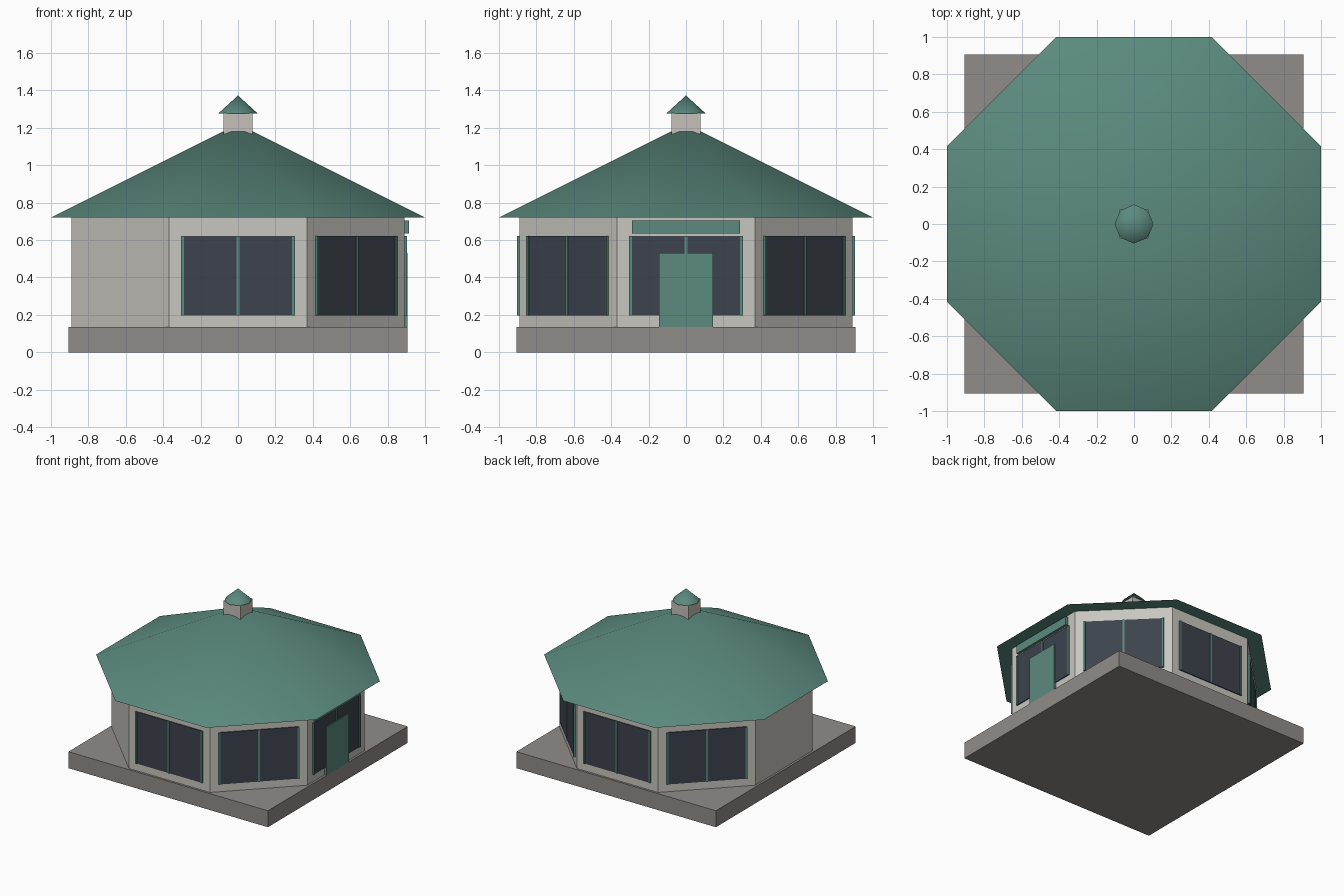
import bpy
from math import pi, cos, radians
from mathutils import Matrix

if "Cube" in bpy.data.objects:
    bpy.data.objects.remove(bpy.data.objects["Cube"], do_unlink=True)


def material(name, rgb):
    """Flat material from 8-bit display values, converted to linear."""
    lin = [((c / 255 + 0.055) / 1.055) ** 2.4 for c in rgb]
    m = bpy.data.materials.new(name)
    m.use_nodes = True
    m.diffuse_color = (*lin, 1)
    m.node_tree.nodes["Principled BSDF"].inputs["Base Color"].default_value = (*lin, 1)
    return m


GREEN = material("roof green", (91, 138, 126))
WALL = material("pale wall", (200, 198, 191))
STONE = material("grey stone", (145, 140, 137))
GLASS = material("dark glass", (61, 67, 77))
CUPOLA = material("warm pale grey", (199, 192, 188))

APOTHEM = 0.89          # distance from the centre to each wall
FLOOR, EAVES = 0.135, 0.72


def finish(name, mat):
    ob = bpy.context.object
    ob.name = ob.data.name = name
    ob.data.materials.append(mat)
    return ob


def box(name, mat, x, y, z, spin=0):
    """Box from (min, max) ranges, turned about the z axis."""
    bpy.ops.mesh.primitive_cube_add(size=1)
    ob = finish(name, mat)
    mid = [(a + b) / 2 for a, b in (x, y, z)]
    size = [b - a for a, b in (x, y, z)]
    ob.data.transform(Matrix.Rotation(spin, 4, "Z") @ Matrix.Translation(mid)
                      @ Matrix.Diagonal((*size, 1)))
    return ob


def octagon(name, mat, r1, r2, z0, z1, turn, smooth=False):
    """Eight-sided prism or pyramid."""
    bpy.ops.mesh.primitive_cone_add(vertices=8, radius1=r1, radius2=r2, depth=z1 - z0,
                                    location=(0, 0, (z0 + z1) / 2), rotation=(0, 0, turn))
    ob = finish(name, mat)
    if smooth:
        bpy.ops.object.shade_smooth_by_angle(angle=radians(40))
    return ob


def on_wall(name, mat, half, z, depth, spin, centre=0):
    """Thin panel standing out from the wall whose outward direction is spin."""
    return box(name, mat, (APOTHEM - 0.005, APOTHEM + depth),
               (centre - half, centre + half), z, spin)


# Base and main octagonal body
corner = 1 / cos(pi / 8)
box("base_slab", STONE, (-0.907, 0.907), (-0.907, 0.907), (0, FLOOR))
octagon("walls", WALL, APOTHEM * corner, APOTHEM * corner, FLOOR, EAVES, pi / 8)

# Pyramid roof with cupola
octagon("roof", GREEN, corner, 0, EAVES, 1.22, pi / 8, True)
box("cupola", CUPOLA, (-0.078, 0.078), (-0.078, 0.078), (1.13, 1.28))
octagon("cupola_cap", GREEN, 0.104, 0, 1.278, 1.373, 0, True)

# Windows on six walls; the left-rear pair of walls stays blank
window_z = (0.198, 0.623)
walls = {"right": 0, "right_back": 1, "back": 2, "left_back": 3,
         "front": 6, "right_front": 7}
for side, step in walls.items():
    spin = step * pi / 4
    on_wall(f"{side}_window", GLASS, 0.298, window_z, 0.008, spin)
    for label, pos in (("start", -0.297), ("middle", 0), ("end", 0.297)):
        on_wall(f"{side}_{label}_mullion", GREEN, 0.007, window_z, 0.014, spin, pos)

# Door and sign board on the +x wall
on_wall("door", GREEN, 0.145, (FLOOR, 0.53), 0.017, 0)
on_wall("door_header_board", GREEN, 0.288, (0.635, 0.705), 0.023, 0)
